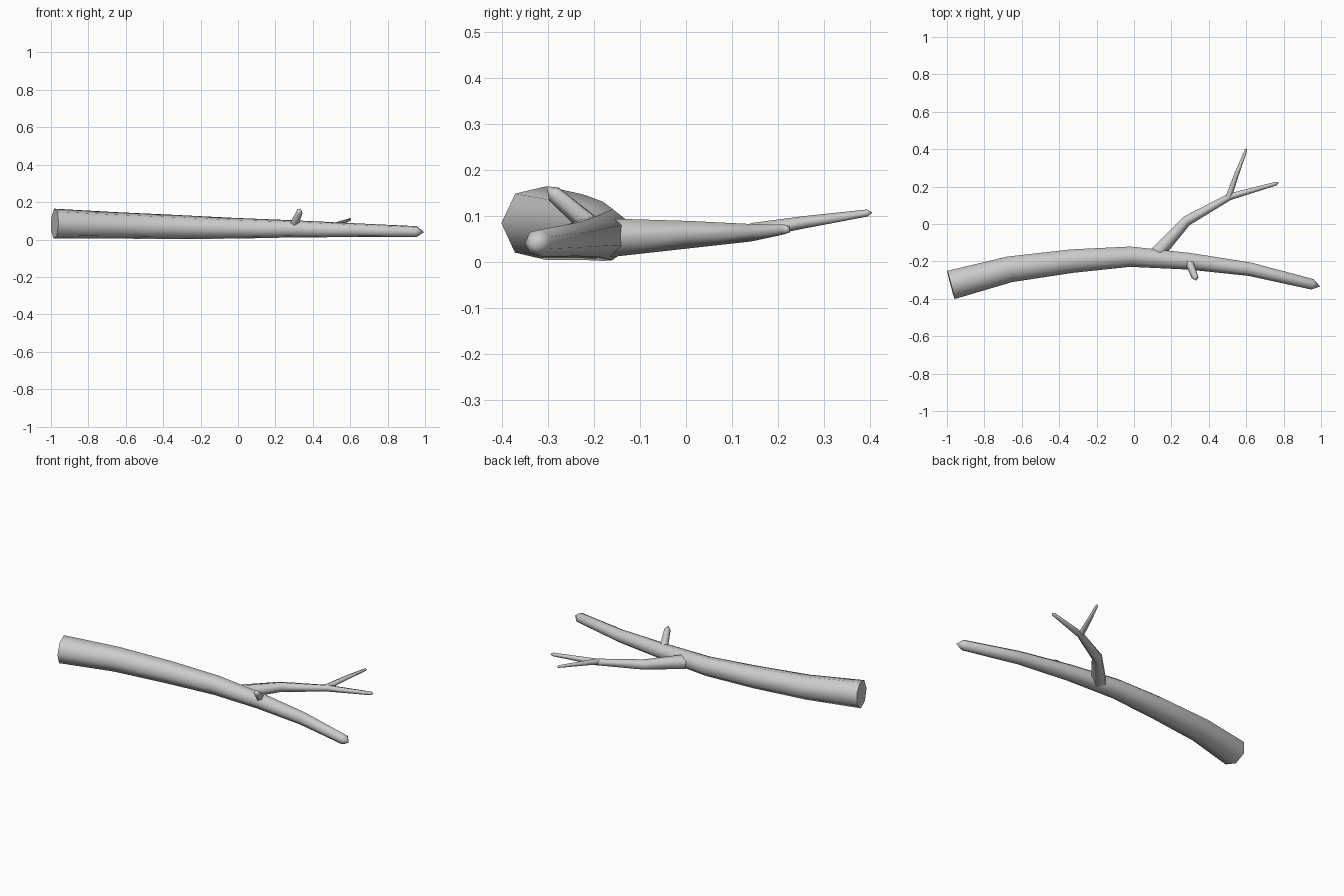
import bpy, bmesh, math
from mathutils import Vector

if "Cube" in bpy.data.objects:
    bpy.data.objects.remove(bpy.data.objects["Cube"])


def limb(name, sides, path, tip):
    """Tapered tube along (x, y, z, radius) stations, flat butt, pointed tip."""
    bm = bmesh.new()
    pts = [Vector(p[:3]) for p in path]
    rings = []
    for i, p in enumerate(path):
        t = Vector((0, 0, 0))
        if i > 0:
            t += (pts[i] - pts[i - 1]).normalized()
        if i < len(pts) - 1:
            t += (pts[i + 1] - pts[i]).normalized()
        t.normalize()
        side = t.cross(Vector((0, 0, 1))).normalized()
        up = side.cross(t)
        angles = [2 * math.pi * k / sides for k in range(sides)]
        rings.append([bm.verts.new(pts[i] + p[3] * (math.cos(a) * side + math.sin(a) * up))
                      for a in angles])
    for a, b in zip(rings, rings[1:]):
        for k in range(sides):
            n = (k + 1) % sides
            bm.faces.new((a[k], a[n], b[n], b[k]))
    bm.faces.new(rings[0])
    end = bm.verts.new(tip)
    for k in range(sides):
        bm.faces.new((rings[-1][k], rings[-1][(k + 1) % sides], end))
    bmesh.ops.recalc_face_normals(bm, faces=bm.faces)
    mesh = bpy.data.meshes.new(name)
    bm.to_mesh(mesh)
    bm.free()
    ob = bpy.data.objects.new(name, mesh)
    bpy.context.collection.objects.link(ob)
    bpy.ops.object.select_all(action='DESELECT')
    ob.select_set(True)
    bpy.context.view_layer.objects.active = ob
    bpy.ops.object.shade_smooth_by_angle(angle=math.radians(75))
    return ob


# Main bough, gently arched
limb("main_bough", 7, [
    (-0.98, -0.322, 0.085, 0.082), (-0.666, -0.239, 0.076, 0.073),
    (-0.33, -0.195, 0.067, 0.066), (-0.02, -0.172, 0.060, 0.057),
    (0.297, -0.197, 0.057, 0.047), (0.62, -0.24, 0.050, 0.038),
    (0.954, -0.321, 0.042, 0.030)], (0.995, -0.334, 0.04))

# Side branch
limb("side_branch", 5, [
    (0.12, -0.155, 0.053, 0.044), (0.278, 0.018, 0.060, 0.031),
    (0.51, 0.147, 0.064, 0.02), (0.76, 0.217, 0.071, 0.011)], (0.775, 0.222, 0.072))

# Twig forking off the side branch
limb("twig", 5, [
    (0.505, 0.145, 0.068, 0.018), (0.545, 0.26, 0.087, 0.014),
    (0.598, 0.395, 0.107, 0.008)], (0.602, 0.405, 0.108))

# Short broken stub on the front
limb("broken_stub", 5, [
    (0.295, -0.2, 0.075, 0.025), (0.328, -0.285, 0.148, 0.019)], (0.333, -0.303, 0.165))
